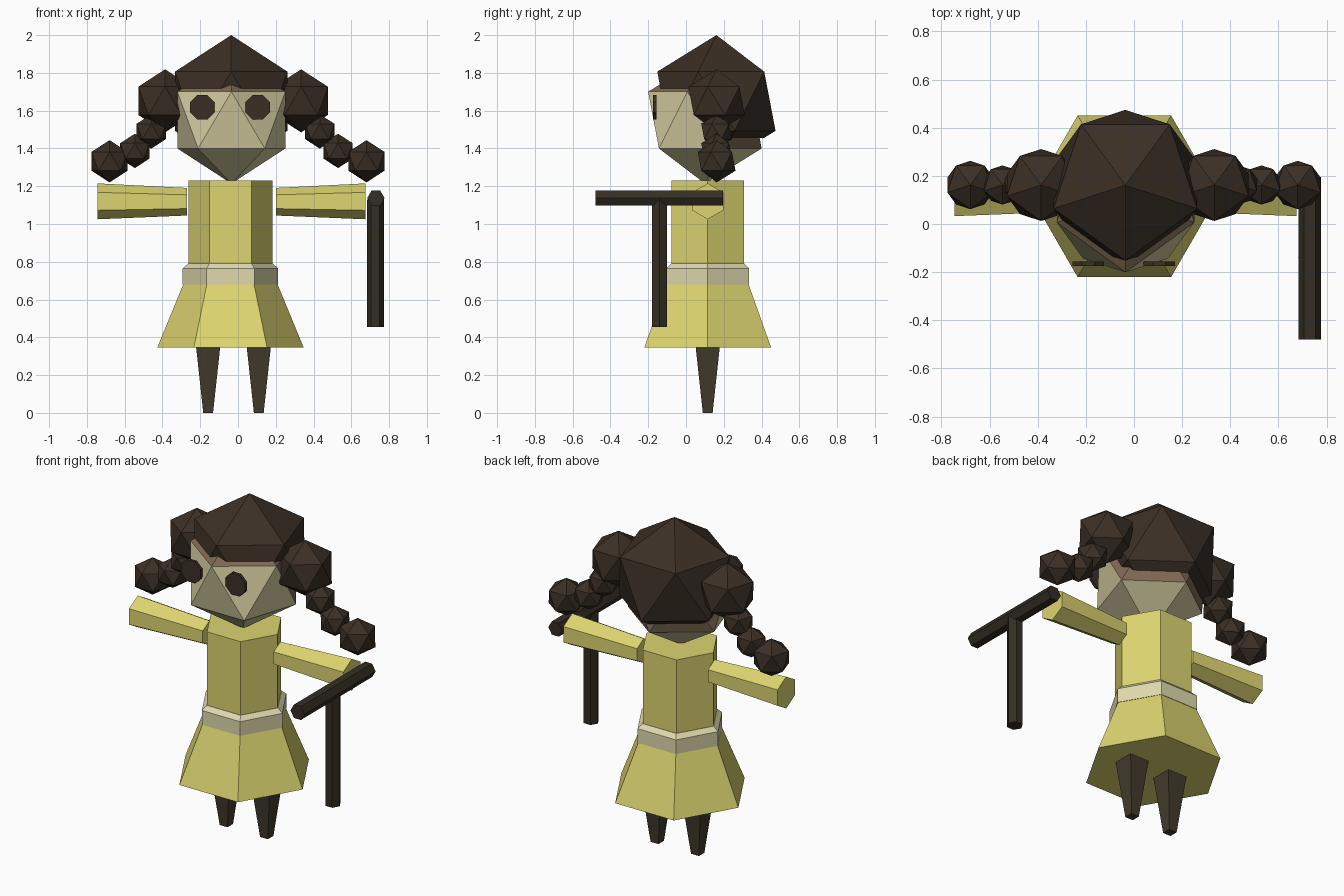
import bpy, bmesh, math
from mathutils import Vector, Matrix

if "Cube" in bpy.data.objects:
    bpy.data.objects.remove(bpy.data.objects["Cube"])


def material(name, rgb):
    m = bpy.data.materials.new(name)
    lin = [((c / 255 + 0.055) / 1.055) ** 2.4 for c in rgb]
    m.diffuse_color = (*lin, 1)
    m.use_nodes = True
    m.node_tree.nodes["Principled BSDF"].inputs["Base Color"].default_value = m.diffuse_color
    return m


YELLOW = material("dress yellow", (221, 213, 112))
CREAM = material("belt cream", (224, 217, 174))
SKIN = material("skin", (212, 204, 160))
SCALP = material("scalp brown", (126, 104, 82))
HAIR = material("hair dark brown", (59, 47, 37))
LEG = material("leg brown", (66, 58, 44))
WOOD = material("cane wood", (52, 46, 35))

CX, CY = -0.04, 0.115      # body axis


def finish(bm, name, *mats):
    me = bpy.data.meshes.new(name)
    bm.to_mesh(me)
    bm.free()
    for m in mats:
        me.materials.append(m)
    ob = bpy.data.objects.new(name, me)
    bpy.context.collection.objects.link(ob)
    return ob


def loft(name, mat, rings, sides=6, axis='Z', turn=0.0):
    """Capped prism through rings of (centre, radius) set across one axis."""
    bm = bmesh.new()
    loops = []
    for centre, r in rings:
        loop = []
        for i in range(sides):
            a = turn + math.tau * i / sides
            u, v = r * math.cos(a), r * math.sin(a)
            off = {'X': (0, u, v), 'Y': (u, 0, v), 'Z': (u, v, 0)}[axis]
            loop.append(bm.verts.new(Vector(centre) + Vector(off)))
        loops.append(loop)
    for a, b in zip(loops, loops[1:]):
        for i in range(sides):
            j = (i + 1) % sides
            bm.faces.new((a[i], a[j], b[j], b[i]))
    bm.faces.new(loops[0])
    bm.faces.new(loops[-1])
    bmesh.ops.recalc_face_normals(bm, faces=bm.faces)
    return finish(bm, name, mat)


def ball(centre, r):
    """Twenty-sided ball with an upper corner pointing to the front."""
    bm = bmesh.new()
    m = Matrix.Translation(centre) @ Matrix.Rotation(-math.pi / 2, 4, 'Z')
    bmesh.ops.create_icosphere(bm, subdivisions=1, radius=r, matrix=m)
    return bm


# Dress: torso, belt and flared skirt
loft("torso", YELLOW, [((CX, CY, 0.77), 0.222), ((CX, CY, 1.23), 0.222)])
loft("belt", CREAM, [((CX, CY, 0.68), 0.253), ((CX, CY, 0.765), 0.253),
                     ((CX, CY, 0.79), 0.224)])
loft("skirt", YELLOW, [((CX, CY, 0.345), 0.388), ((CX, CY, 0.68), 0.25)])

# Arms and legs
for side, s, x in (("left", -1, -0.27), ("right", 1, 0.20)):
    loft(side + "_arm", YELLOW, [((x, CY, 1.118), 0.073),
                                 ((x + s * 0.475, CY, 1.12), 0.095)],
         axis='X', turn=math.pi / 2)
for side, x in (("left", -0.158), ("right", 0.11)):
    q = math.sqrt(2)
    loft(side + "_leg", LEG, [((x, 0.115, 0), 0.026 * q),
                              ((x, 0.115, 0.36), 0.065 * q)],
         sides=4, turn=math.pi / 4)

# Walking cane
loft("cane_shaft", WOOD, [((0.727, -0.14, 0.455), 0.045), ((0.727, -0.14, 1.13), 0.045)])
loft("cane_handle", WOOD, [((0.73, -0.48, 1.137), 0.046), ((0.73, 0.195, 1.137), 0.046)],
     axis='Y')

# Head: crown and back are scalp coloured, face and chin are skin
HEAD = Vector((-0.035, 0.1, 1.55))
bm = ball(HEAD, 0.336)
for f in bm.faces:
    d = f.calc_center_median() - HEAD
    f.material_index = int(d.z > 0.15 or (d.z > -0.15 and d.y > 0.04))
finish(bm, "head", SKIN, SCALP)

# Eyes
for side, x in (("left", -0.19), ("right", 0.105)):
    loft(side + "_eye", HAIR, [((x, -0.174, 1.618), 0.07), ((x, -0.156, 1.618), 0.07)],
         sides=8, axis='Y', turn=math.pi / 8)

# Hair cap: opened at the front for the face and at the bottom for the neck
bm = ball((-0.036, 0.161, 1.65), 0.35)
for co, no in (((0, 0, 1.71), (0, 0, 1)), ((0, 0, 1.455), (0, 0, 1)),
               ((0, 0.13, 0), (0, 1, 0))):
    bmesh.ops.bisect_plane(bm, geom=bm.verts[:] + bm.edges[:] + bm.faces[:],
                           plane_co=co, plane_no=no)
cut = []
for f in bm.faces:
    c = f.calc_center_median()
    if c.z < 1.455 or (c.z < 1.71 and c.y < 0.13):
        cut.append(f)
bmesh.ops.delete(bm, geom=cut, context='FACES')
finish(bm, "hair_cap", HAIR)

# Pigtails: a bun followed by three beads on each side
BEADS = [(0.36, 1.652, 0.167), (0.446, 1.49, 0.091), (0.538, 1.387, 0.091), (0.68, 1.332, 0.112)]
for side, s in (("left", -1), ("right", 1)):
    for i, (x, z, r) in enumerate(BEADS):
        shift = (-0.026, -0.013, -0.008, 0)[i]
        finish(ball((s * x + shift, 0.162, z), r), f"{side}_pigtail_{i + 1}", HAIR)
